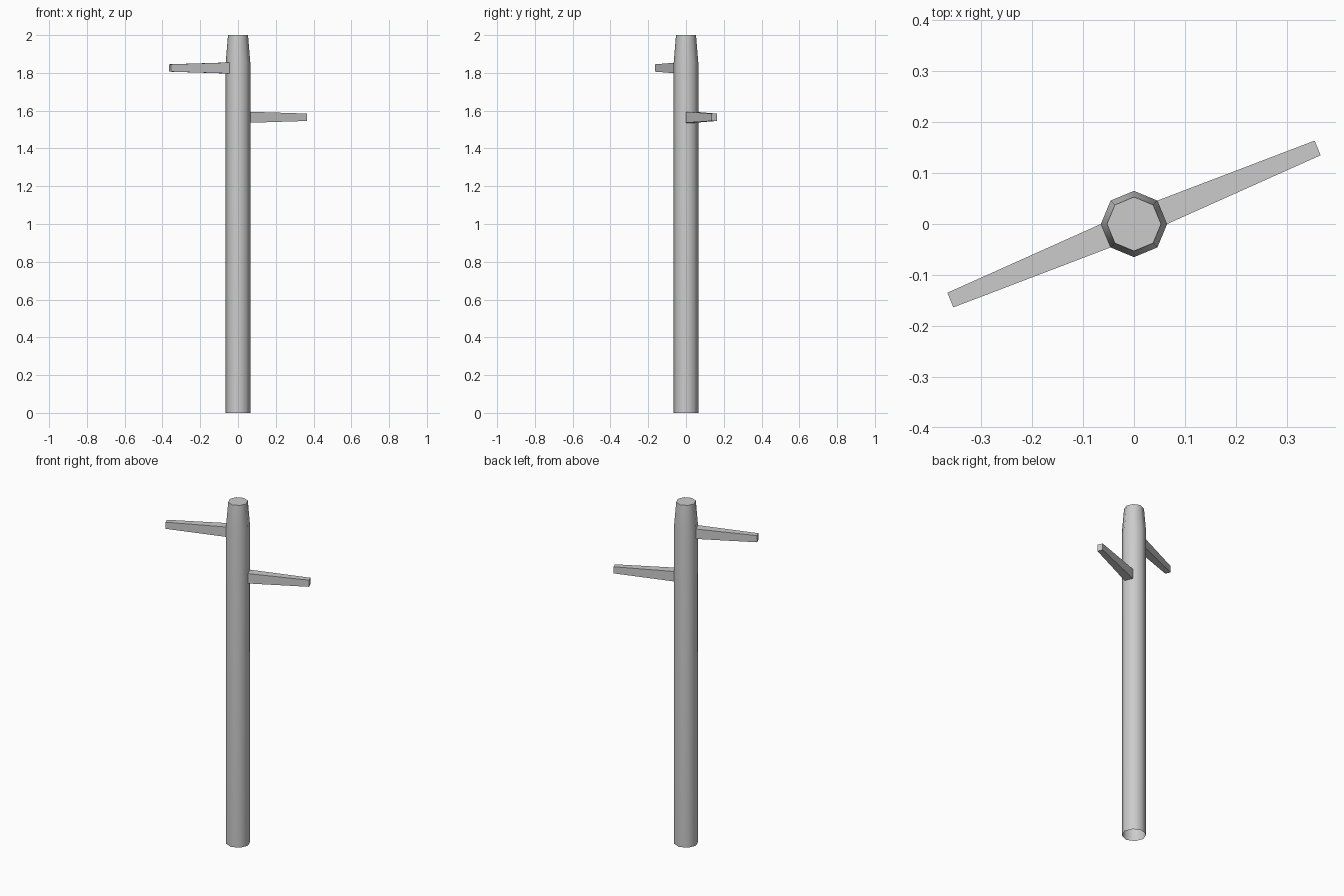
import bpy, math

if "Cube" in bpy.data.objects:
    bpy.data.objects.remove(bpy.data.objects["Cube"])

R = 0.065                                   # pole radius
APOTHEM = R * math.cos(math.pi / 8)         # distance to the flat of a pole side


def make_object(name, verts, faces):
    mesh = bpy.data.meshes.new(name)
    mesh.from_pydata(verts, [], faces)
    obj = bpy.data.objects.new(name, mesh)
    bpy.context.collection.objects.link(obj)
    return obj


def loft(rings, n):
    """Side quads between successive rings plus a cap on the last one."""
    faces = [(k * n + i, k * n + (i + 1) % n, (k + 1) * n + (i + 1) % n, (k + 1) * n + i)
             for k in range(rings - 1) for i in range(n)]
    return faces + [tuple((rings - 1) * n + i for i in range(n))]


# Eight-sided pole with tapered top, open underneath
profile = [(R, 0), (R, 1.855), (0.053, 2.0)]
verts = [(r * math.cos(i * math.pi / 4), r * math.sin(i * math.pi / 4), z)
         for r, z in profile for i in range(8)]
pole = make_object("pole", verts, loft(3, 8))
for p in pole.data.polygons:
    p.use_smooth = True
bpy.context.view_layer.objects.active = pole
pole.select_set(True)
bpy.ops.object.shade_smooth_by_angle(angle=math.radians(50))
pole.select_set(False)


# Tapered square pegs growing out of opposite pole sides
def peg(name, z, angle):
    half_base = R * math.sin(math.pi / 8)
    sections = [(APOTHEM, half_base, 0.029), (0.39, 0.0155, 0.0195)]
    corners = [(-1, -1), (1, -1), (1, 1), (-1, 1)]
    verts = [(x, sy * w, sz * h) for x, w, h in sections for sy, sz in corners]
    obj = make_object(name, verts, loft(2, 4))
    obj.location.z = z
    obj.rotation_euler.z = math.radians(angle)


peg("lower_peg", 1.565, 22.5)
peg("upper_peg", 1.826, 202.5)
